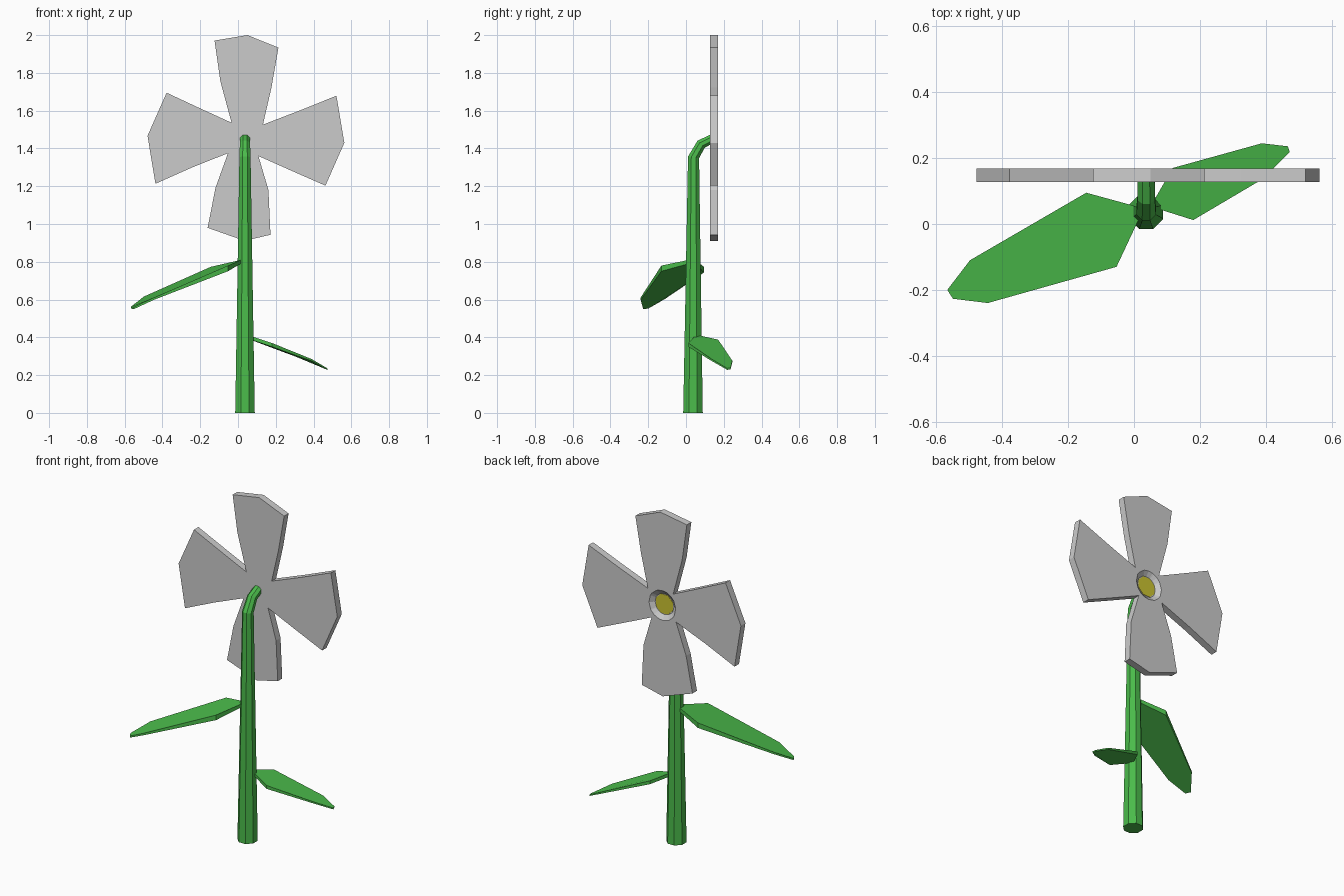
import bpy, bmesh
from math import sin, cos, pi, radians
from mathutils import Vector

if "Cube" in bpy.data.objects:
    bpy.data.objects.remove(bpy.data.objects["Cube"])


def material(name, color):
    m = bpy.data.materials.new(name)
    m.diffuse_color = (*color, 1)
    m.use_nodes = True
    m.node_tree.nodes["Principled BSDF"].inputs["Base Color"].default_value = m.diffuse_color
    return m


GREEN = material("leaf_green", (0.07, 0.5, 0.07))
YELLOW = material("pollen_yellow", (0.6, 0.55, 0.03))


def skin(name, rings, mat=None):
    """Join equal-length rings of points with quads and cap both ends."""
    bm = bmesh.new()
    rows = [[bm.verts.new(p) for p in ring] for ring in rings]
    n = len(rows[0])
    for a, b in zip(rows, rows[1:]):
        for i in range(n):
            j = (i + 1) % n
            bm.faces.new((a[i], a[j], b[j], b[i]))
    for row in (rows[0], rows[-1]):
        bm.faces.new(row)
    bmesh.ops.recalc_face_normals(bm, faces=bm.faces)
    me = bpy.data.meshes.new(name)
    bm.to_mesh(me)
    bm.free()
    ob = bpy.data.objects.new(name, me)
    bpy.context.collection.objects.link(ob)
    if mat:
        me.materials.append(mat)
    return ob


# Stem: tapered octagonal tube that bends back into the flower
def stem_ring(y, z, r, tilt):
    t = radians(tilt)
    u, v = Vector((1, 0, 0)), Vector((0, cos(t), -sin(t)))
    angles = [pi / 8 + k * pi / 4 for k in range(8)]
    return [Vector((0.037, y, z)) + r * (cos(a) * u + sin(a) * v) for a in angles]


skin("stem", [stem_ring(0.037, 0, 0.056, 0), stem_ring(0.04, 1.353, 0.032, 8),
              stem_ring(0.08, 1.422, 0.029, 45), stem_ring(0.135, 1.45, 0.028, 90)], GREEN)


# Leaves: outline points with a thickness that fades towards the tip
def leaf(name, points):
    skin(name, [[(x, y, z + s * t / 2) for x, y, z, t in points] for s in (1, -1)], GREEN)


leaf("upper_leaf", [
    (0.02, 0.05, 0.80, 0.02), (-0.145, 0.095, 0.758, 0.03), (-0.498, -0.11, 0.61, 0.012),
    (-0.567, -0.2, 0.557, 0.01), (-0.55, -0.227, 0.555, 0.01), (-0.444, -0.24, 0.605, 0.012),
    (-0.053, -0.13, 0.765, 0.03), (0.015, 0.015, 0.80, 0.02)])
leaf("lower_leaf", [
    (0.06, 0.05, 0.40, 0.02), (0.18, 0.012, 0.36, 0.02), (0.39, 0.136, 0.28, 0.01),
    (0.473, 0.218, 0.232, 0.008), (0.467, 0.236, 0.234, 0.008), (0.388, 0.245, 0.272, 0.01),
    (0.117, 0.17, 0.378, 0.02), (0.06, 0.07, 0.40, 0.02)])

# Petals: one cross-shaped outline (x, z), slab with a sloped recess at the back
outline = [
    (-0.124, 1.971), (0.05, 2.0), (0.214, 1.934), (0.177, 1.722), (0.132, 1.526), (0.325, 1.6),
    (0.521, 1.679), (0.563, 1.43), (0.463, 1.203), (0.283, 1.282), (0.108, 1.36), (0.161, 1.181),
    (0.172, 0.943), (0.034, 0.911), (-0.161, 0.98), (-0.119, 1.192), (-0.053, 1.375),
    (-0.246, 1.298), (-0.437, 1.213), (-0.479, 1.467), (-0.378, 1.695), (-0.209, 1.616),
    (-0.034, 1.536), (-0.093, 1.754)]
FRONT, BACK, FLOOR = 0.127, 0.169, 0.148
centre = Vector((0.037, 1.45))


def at(y, radius=None):
    pts = []
    for p in outline:
        d = Vector(p) - centre
        q = centre + d.normalized() * radius if radius else Vector(p)
        pts.append((q.x, y, q.y))
    return pts


skin("petals", [at(FRONT, 0.08), at(FRONT), at(BACK), at(BACK, 0.088), at(FLOOR, 0.062)])

# Flower centre: thin octagonal disc on the recess floor
skin("flower_centre", [[(centre.x + 0.061 * cos(a), y, centre.y + 0.061 * sin(a))
                        for a in (pi / 8 + k * pi / 4 for k in range(8))]
                       for y in (FLOOR - 0.004, FLOOR + 0.002)], YELLOW)
